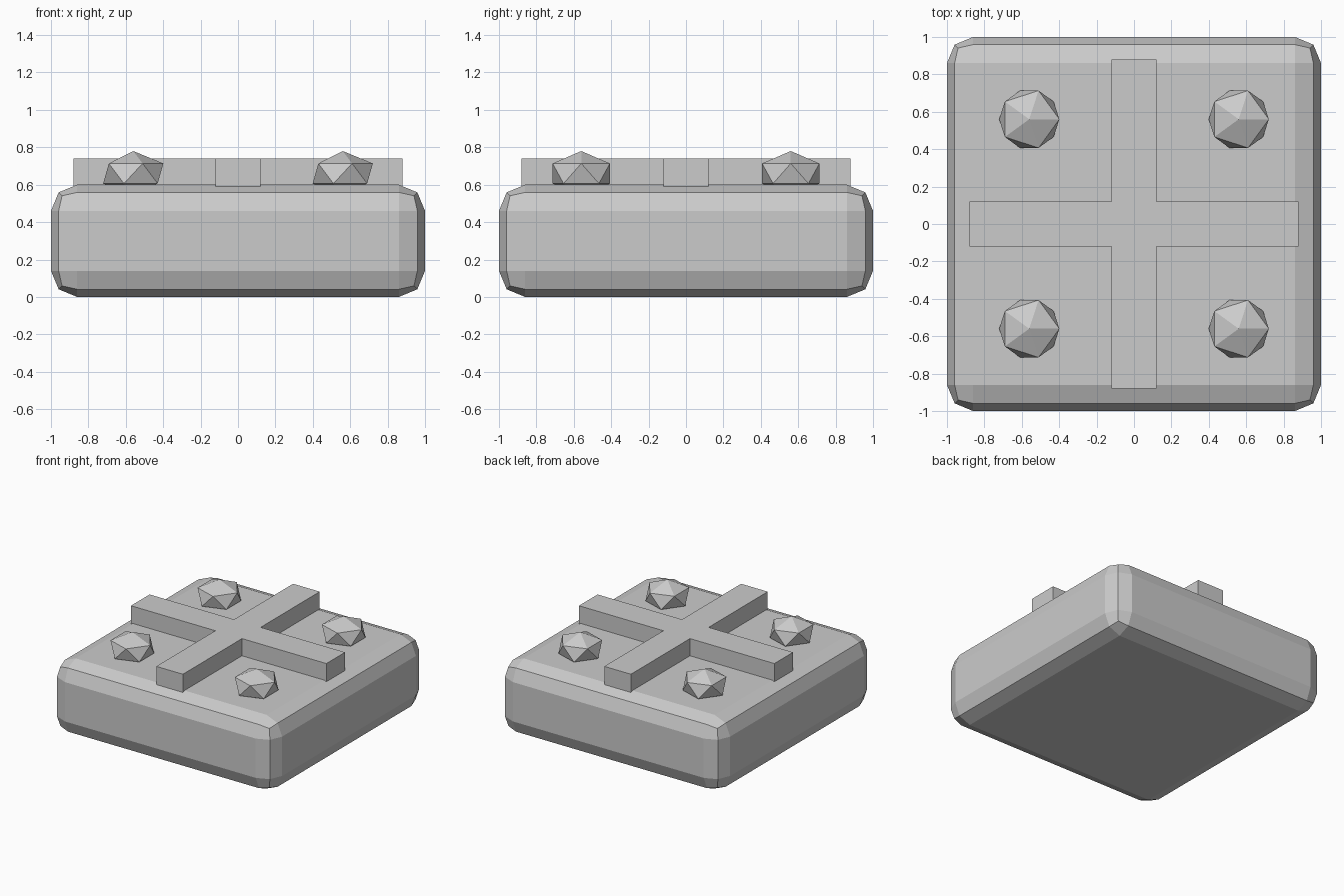
import bpy, bmesh
from mathutils import Matrix

if "Cube" in bpy.data.objects:
    bpy.data.objects.remove(bpy.data.objects["Cube"])


def make_object(name, bm):
    bmesh.ops.recalc_face_normals(bm, faces=bm.faces)
    mesh = bpy.data.meshes.new(name)
    bm.to_mesh(mesh)
    bm.free()
    obj = bpy.data.objects.new(name, mesh)
    bpy.context.collection.objects.link(obj)
    return obj


# Base slab with two-step rounded edges
bm = bmesh.new()
bmesh.ops.create_cube(bm, size=1, matrix=Matrix.Translation((0, 0, 0.3)) @ Matrix.Diagonal((2, 2, 0.6, 1)))
slab = make_object("base_slab", bm)
bevel = slab.modifiers.new("rounded_edges", 'BEVEL')
bevel.width = 0.14
bevel.segments = 2
bevel.limit_method = 'NONE'

# Raised cross: one plus-shaped outline, extruded upward
L, W, bottom, top = 0.88, 0.12, 0.58, 0.74
arm = [(L, -W), (L, W), (W, W)]
outline = []
for turn in range(4):
    outline += arm
    arm = [(-y, x) for x, y in arm]
bm = bmesh.new()
face = bm.faces.new([bm.verts.new((x, y, bottom)) for x, y in outline])
ext = bmesh.ops.extrude_face_region(bm, geom=[face], use_keep_orig=True)
raised = [v for v in ext["geom"] if isinstance(v, bmesh.types.BMVert)]
bmesh.ops.translate(bm, verts=raised, vec=(0, 0, top - bottom))
make_object("raised_cross", bm)

# Faceted, flattened studs in the four quarters
for sx, side in ((-1, "left"), (1, "right")):
    for sy, end in ((-1, "front"), (1, "back")):
        bm = bmesh.new()
        bmesh.ops.create_icosphere(bm, subdivisions=1, radius=1,
                                   matrix=Matrix.Diagonal((0.18, 0.18, 0.12, 1)))
        stud = make_object(f"stud_{end}_{side}", bm)
        stud.location = (0.56 * sx, 0.56 * sy, 0.66)
